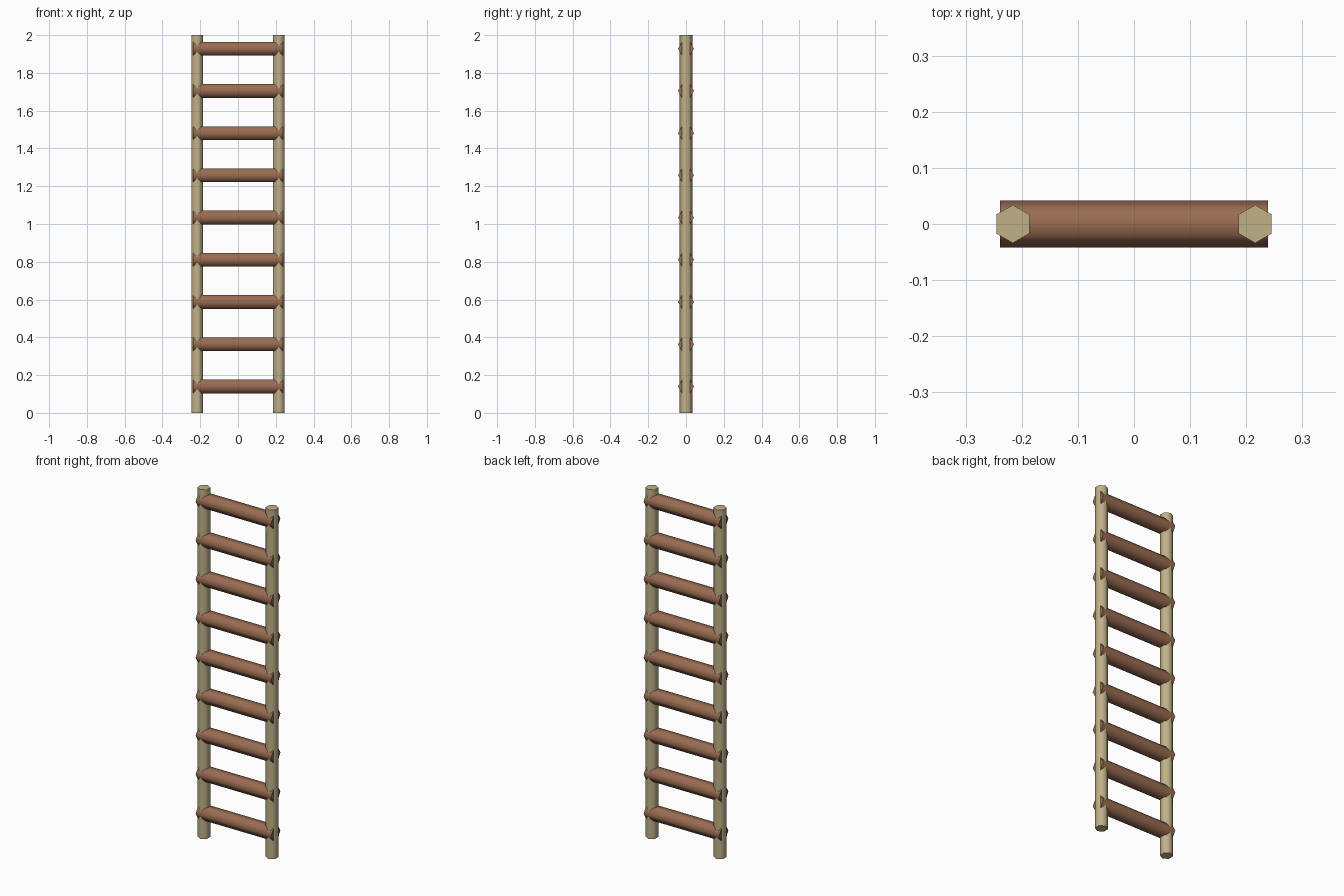
import bpy
import math

cube = bpy.data.objects.get("Cube")
if cube:
    bpy.data.objects.remove(cube, do_unlink=True)


def material(name, rgb):
    mat = bpy.data.materials.new(name)
    mat.use_nodes = True
    mat.diffuse_color = (*rgb, 1)
    mat.node_tree.nodes["Principled BSDF"].inputs["Base Color"].default_value = (*rgb, 1)
    return mat


def pole(name, radius, length, location, rotation, mat):
    """Six-sided pole with rounded shading and crisp flat ends."""
    bpy.ops.mesh.primitive_cylinder_add(vertices=6, radius=radius, depth=length,
                                        location=location, rotation=rotation)
    obj = bpy.context.object
    obj.name = name
    obj.data.materials.append(mat)
    bpy.ops.object.shade_smooth_by_angle(angle=math.radians(65))
    return obj


pale_wood = material("pale wood", (0.53, 0.44, 0.25))
brown_wood = material("brown wood", (0.32, 0.15, 0.085))

# Upright rails, with a corner facing front and back
for side, x in (("left", 0.216), ("right", -0.216)):
    pole(f"{side}_rail", 0.034, 2, (x, 0, 1), (0, 0, 0), pale_wood)

# Evenly spaced rungs, flat on top and bottom
RUNGS = 9
FIRST, LAST = 0.14, 1.928
for i in range(RUNGS):
    z = FIRST + (LAST - FIRST) * i / (RUNGS - 1)
    pole(f"rung_{i + 1}", 0.042, 0.478, (0, 0, z), (0, math.pi / 2, 0), brown_wood)
